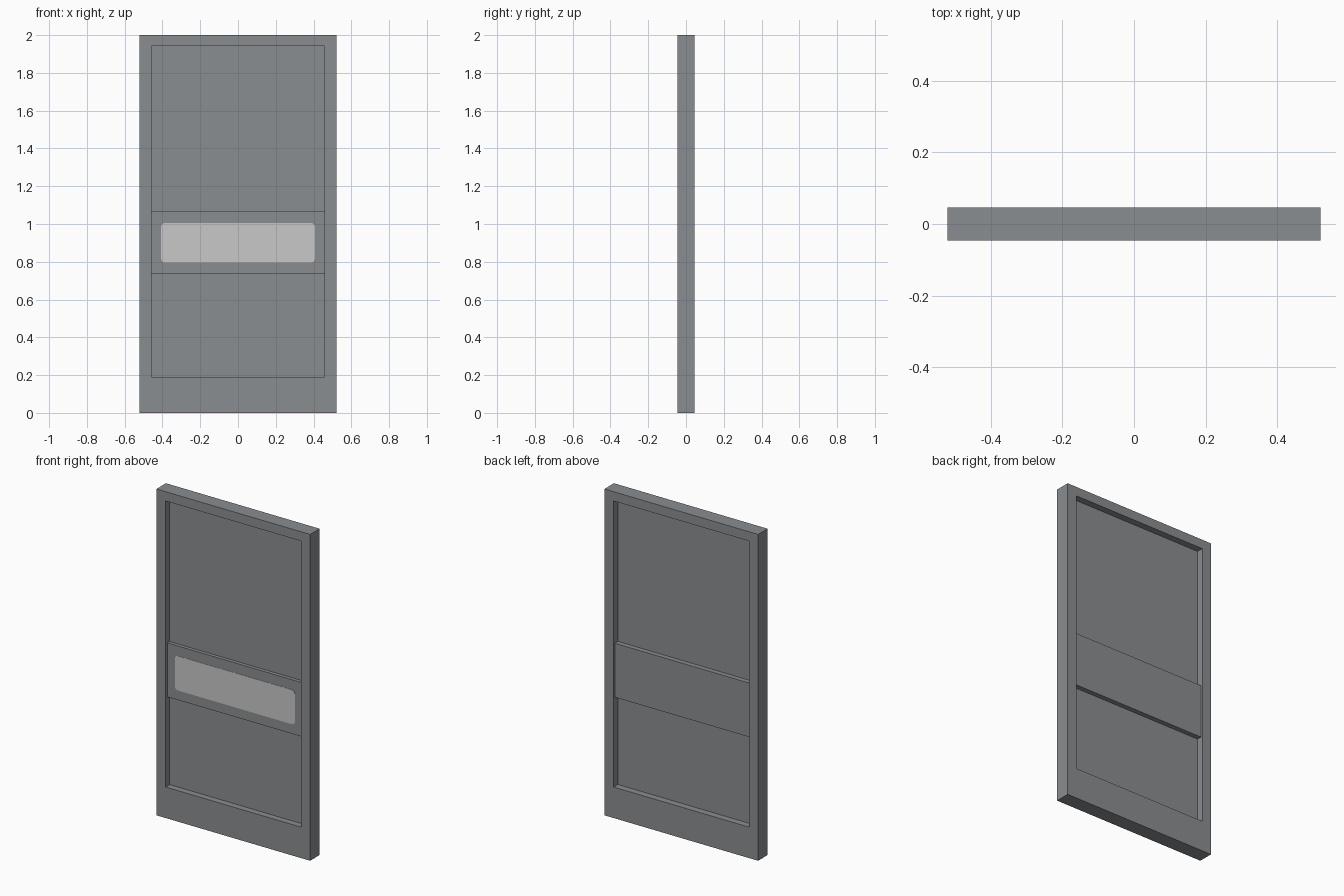
import bpy, bmesh, math

if "Cube" in bpy.data.objects:
    bpy.data.objects.remove(bpy.data.objects["Cube"])


def material(name, rgb):
    m = bpy.data.materials.new(name)
    m.diffuse_color = (*rgb, 1)
    m.use_nodes = True
    m.node_tree.nodes["Principled BSDF"].inputs["Base Color"].default_value = m.diffuse_color
    return m


GREY = material("slate grey", (0.254, 0.27, 0.279))
LIGHT = material("light grey", (0.578, 0.578, 0.578))

HALF_W, HEIGHT, HALF_D = 0.521, 2.0, 0.046
IN_X, IN_Z0, IN_Z1 = 0.458, 0.19, 1.943


def finish(name, bm, mat):
    bmesh.ops.recalc_face_normals(bm, faces=bm.faces)
    me = bpy.data.meshes.new(name)
    bm.to_mesh(me)
    bm.free()
    me.materials.append(mat)
    ob = bpy.data.objects.new(name, me)
    bpy.context.collection.objects.link(ob)
    return ob


def extrude(name, outline, y0, y1, mat):
    """Solid from an x-z outline between two depths."""
    bm = bmesh.new()
    face = bm.faces.new([bm.verts.new((x, y0, z)) for x, z in outline])
    out = bmesh.ops.extrude_face_region(bm, geom=[face])
    verts = [g for g in out["geom"] if isinstance(g, bmesh.types.BMVert)]
    bmesh.ops.translate(bm, verts=verts, vec=(0, y1 - y0, 0))
    return finish(name, bm, mat)


def rect(hx, z0, z1):
    return [(-hx, z0), (hx, z0), (hx, z1), (-hx, z1)]


def rounded(hx, z0, z1, r, n=6):
    pts = []
    corners = [(hx - r, z1 - r), (-hx + r, z1 - r), (-hx + r, z0 + r), (hx - r, z0 + r)]
    for i, (cx, cz) in enumerate(corners):
        for k in range(n + 1):
            a = math.pi / 2 * (i + k / n)
            pts.append((cx + r * math.cos(a), cz + r * math.sin(a)))
    return pts


# door frame: one ring with mitred corners
bm = bmesh.new()
loops = []
for outline, y in ((rect(HALF_W, 0, HEIGHT), -HALF_D), (rect(HALF_W, 0, HEIGHT), HALF_D),
                   (rect(IN_X, IN_Z0, IN_Z1), HALF_D), (rect(IN_X, IN_Z0, IN_Z1), -HALF_D)):
    loops.append([bm.verts.new((x, y, z)) for x, z in outline])
for i in range(4):
    a, b = loops[i], loops[(i + 1) % 4]
    for k in range(4):
        n = (k + 1) % 4
        bm.faces.new((a[k], a[n], b[n], b[k]))
finish("door_frame", bm, GREY)

# thin upper and lower panels, thicker cross rail
RAIL_Z0, RAIL_Z1 = 0.736, 1.067
RAIL_FRONT = -0.029
extrude("upper_panel", rect(IN_X, RAIL_Z1, IN_Z1), -0.007, 0.005, GREY)
extrude("lower_panel", rect(IN_X, IN_Z0, RAIL_Z0), -0.007, 0.005, GREY)
extrude("cross_rail", rect(IN_X, RAIL_Z0, RAIL_Z1), RAIL_FRONT, 0.035, GREY)

# pale rounded plate on the front of the rail
extrude("push_plate", rounded(0.407, 0.795, 1.006, 0.022), RAIL_FRONT - 0.0015, RAIL_FRONT + 0.001, LIGHT)
